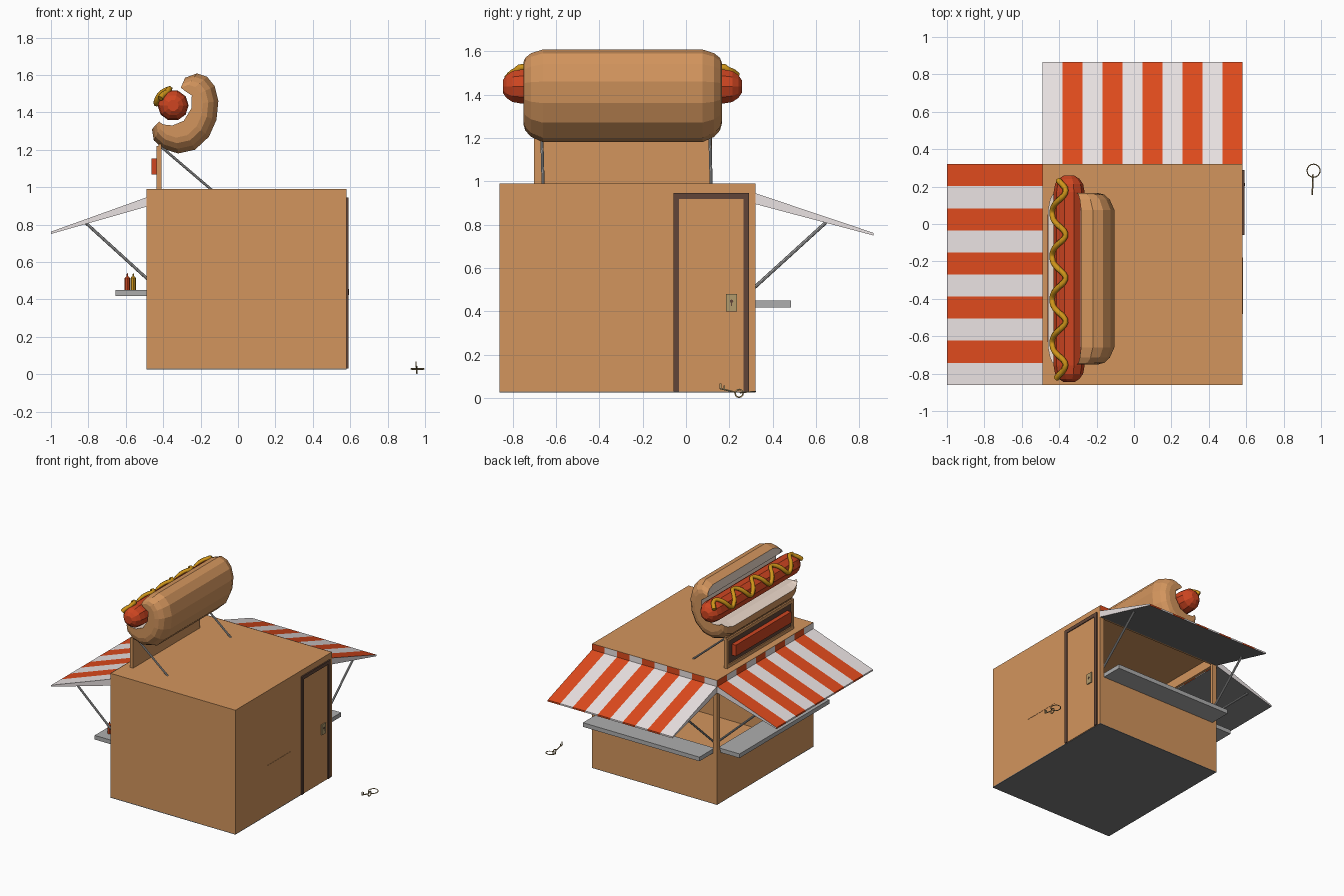
import bpy, bmesh, math
from mathutils import Vector

if "Cube" in bpy.data.objects:
    bpy.data.objects.remove(bpy.data.objects["Cube"])


def mat(name, r, g, b):
    m = bpy.data.materials.new(name)
    m.diffuse_color = (r, g, b, 1)
    m.use_nodes = True
    m.node_tree.nodes["Principled BSDF"].inputs["Base Color"].default_value = m.diffuse_color
    return m


TAN = mat("tan", 0.65, 0.30, 0.11)
RED = mat("red", 0.74, 0.07, 0.012)
WHITE = mat("white", 0.82, 0.76, 0.76)
BROWN = mat("dark_brown", 0.12, 0.06, 0.04)
SAUSAGE = mat("sausage", 0.62, 0.06, 0.015)
MUSTARD = mat("mustard", 0.62, 0.30, 0.01)
CREAM = mat("cream", 0.85, 0.70, 0.60)
BRASS = mat("brass", 0.45, 0.33, 0.15)
GREY = mat("grey", 0.42, 0.42, 0.42)
DARK = mat("underside_grey", 0.2, 0.2, 0.2)


def make(name, verts, faces, mats, idx=None):
    me = bpy.data.meshes.new(name)
    me.from_pydata(verts, [], faces)
    for m in mats:
        me.materials.append(m)
    for i, p in enumerate(me.polygons):
        p.material_index = idx[i] if idx else 0
    bm = bmesh.new()
    bm.from_mesh(me)
    bmesh.ops.recalc_face_normals(bm, faces=bm.faces)
    bm.to_mesh(me)
    bm.free()
    ob = bpy.data.objects.new(name, me)
    bpy.context.collection.objects.link(ob)
    return ob


def box(name, x, y, z, m):
    v = [(a, b, c) for a in x for b in y for c in z]
    f = [(0, 1, 3, 2), (4, 6, 7, 5), (0, 4, 5, 1), (2, 3, 7, 6), (0, 2, 6, 4), (1, 5, 7, 3)]
    return make(name, v, f, [m])


def lathe(name, start, end, profile, sides, m):
    """Rings of (fraction along axis, radius) between two points."""
    a, b = Vector(start), Vector(end)
    q = (b - a).to_track_quat('Z', 'Y')
    v = [a.lerp(b, t) + q @ Vector((r * math.cos(2 * math.pi * k / sides),
                                    r * math.sin(2 * math.pi * k / sides), 0))
         for t, r in profile for k in range(sides)]
    f = [(i * sides + k, i * sides + (k + 1) % sides, (i + 1) * sides + (k + 1) % sides, (i + 1) * sides + k)
         for i in range(len(profile) - 1) for k in range(sides)]
    f += [tuple(range(sides)), tuple(range(len(v) - sides, len(v)))]
    return make(name, v, f, [m])


def rod(name, a, b, r, m, sides=8):
    return lathe(name, a, b, [(0, r), (1, r)], sides, m)


def tube(name, pts, r, m, closed=False):
    cu = bpy.data.curves.new(name, 'CURVE')
    cu.dimensions = '3D'
    sp = cu.splines.new('POLY')
    sp.points.add(len(pts) - 1)
    for p, co in zip(sp.points, pts):
        p.co = (*co, 1)
    sp.use_cyclic_u = closed
    cu.bevel_depth, cu.bevel_resolution, cu.use_fill_caps = r, 1, True
    cu.materials.append(m)
    ob = bpy.data.objects.new(name, cu)
    bpy.context.collection.objects.link(ob)
    return ob


X0, X1, Y0, Y1 = -0.49, 0.58, -0.86, 0.32

# Hollow hut with two serving windows
hut = box("hut_walls", (X0, X1), (Y0, Y1), (0.03, 0.99), TAN)
cuts = [box("cut_inside", (X0 + .02, X1 - .02), (Y0 + .02, Y1 - .02), (0.05, 0.97), TAN),
        box("cut_left", (X0 - .1, X0 + .1), (Y0 + .035, Y1 - .035), (0.435, 0.9), TAN),
        box("cut_back", (X0 + .035, X1 - .035), (Y1 - .1, Y1 + .1), (0.435, 0.9), TAN)]
bpy.context.view_layer.objects.active = hut
for c in cuts:
    mod = hut.modifiers.new(c.name, 'BOOLEAN')
    mod.operation, mod.solver, mod.object = 'DIFFERENCE', 'EXACT', c
    bpy.ops.object.modifier_apply(modifier=mod.name)
    bpy.data.objects.remove(c)
box("floor", (X0, X1), (Y0, Y1), (0.026, 0.032), DARK)


# Striped awnings: place(u, d, z) maps along-wall, outward, up
def awning(name, place, u0, u1, depth, first):
    prof = [(0, 0.945), (depth, 0.762), (depth, 0.75), (0, 0.895)]
    v, f, idx = [], [], []
    for i in range(11):
        u = u0 + (u1 - u0) * i / 10
        v += [place(u, d, z) for d, z in prof]
    for i in range(10):
        for k in range(4):
            n = (k + 1) % 4
            f.append((i * 4 + k, i * 4 + n, i * 4 + 4 + n, i * 4 + 4 + k))
            idx.append(2 if k == 2 else (i + first) % 2)
    f += [(0, 1, 2, 3), (40, 41, 42, 43)]
    make(name, v, f, [WHITE, RED, DARK], idx + [0, 0])
    # striped band on the wall above
    v, f, idx = [], [], []
    for i in range(11):
        u = u0 + (u1 - u0) * i / 10
        v += [place(u, 0.003, 0.94), place(u, 0.003, 0.99)]
    for i in range(10):
        f.append((2 * i, 2 * i + 1, 2 * i + 3, 2 * i + 2))
        idx.append((i + first) % 2)
    make(name + "_band", v, f, [WHITE, RED], idx)
    # slanted support struts
    for i, u in enumerate((u0 + .04, u1 - .04)):
        rod(f"{name}_strut_{i}", place(u, -0.01, 0.505), place(u, 0.325, 0.81), 0.008, GREY)


awning("left_awning", lambda u, d, z: (X0 - d, u, z), Y0, Y1, 0.51, 0)
awning("back_awning", lambda u, d, z: (u, Y1 + d, z), X0, X1, 0.545, 0)

# Serving shelves
box("left_shelf", (-0.655, X0 + .02), (-0.82, 0.28), (0.418, 0.45), GREY)
box("back_shelf", (-0.455, 0.545), (Y1 - .02, 0.485), (0.418, 0.45), GREY)

# Sauce bottles
for name, x, y, m in (("red_bottle", -0.592, -0.73, RED), ("yellow_bottle", -0.56, -0.71, MUSTARD)):
    lathe(name, (x, y, 0.45), (x, y, 0.54),
          [(0, .014), (.72, .014), (.78, .009), (.82, .005), (1, .002)], 8, m)

# Door, frame and lock
box("door", (X1 - .01, X1 + .004), (-0.035, 0.265), (0.03, 0.92), TAN)
box("door_frame_front", (X1 - .01, X1 + .01), (-0.058, -0.033), (0.03, 0.945), BROWN)
box("door_frame_back", (X1 - .01, X1 + .01), (0.265, 0.29), (0.03, 0.945), BROWN)
box("door_frame_top", (X1 - .01, X1 + .01), (-0.033, 0.265), (0.918, 0.945), BROWN)
box("lock_plate", (X1, X1 + .012), (0.185, 0.235), (0.40, 0.48), BRASS)
rod("keyhole_top", (X1, .21, .447), (X1 + .014, .21, .447), 0.008, BROWN)
box("keyhole_slot", (X1, X1 + .014), (0.207, 0.213), (0.424, 0.447), BROWN)
box("wall_trim", (X1 - .01, X1 + .002), (-0.48, -0.18), (0.409, 0.413), TAN)

# Roof sign: framed board with a plain raised panel
box("sign_board", (-0.425, -0.41), (-0.70, 0.12), (0.99, 1.23), TAN)
box("sign_inset", (-0.428, -0.42), (-0.68, 0.10), (1.01, 1.2), BROWN)
for name, y, z in (("bottom", (-.70, .12), (.99, 1.015)), ("top", (-.70, .12), (1.195, 1.22)),
                   ("front", (-.70, -.675), (1.015, 1.195)), ("back", (.095, .12), (1.015, 1.195))):
    box("sign_frame_" + name, (-0.437, -0.42), y, z, TAN)
box("sign_raised_panel", (-0.462, -0.425), (-0.63, 0.05), (1.067, 1.153), SAUSAGE)
for i, y in enumerate((-0.665, 0.11)):
    rod(f"sign_brace_{i}", (-0.41, y, 1.215), (-0.14, y + .006, 0.985), 0.007, GREY)

# Open bun: crescent section lofted along y, outer skin pulled in at the ends
outer = [(-.46, 1.31), (-.45, 1.25), (-.40, 1.205), (-.32, 1.18), (-.23, 1.20), (-.155, 1.27), (-.115, 1.36),
         (-.105, 1.46), (-.125, 1.54), (-.165, 1.59), (-.22, 1.608), (-.283, 1.585)]
inner = [(-.285, 1.515), (-.247, 1.49), (-.25, 1.42), (-.29, 1.355), (-.35, 1.33), (-.40, 1.335)]
rings = [(-.75, .66), (-.742, .78), (-.715, .90), (-.66, 1), (.075, 1), (.13, .90), (.157, .78), (.165, .66)]
cx, cz, n = -0.35, 1.43, len(outer) + len(inner)
verts, faces, idx = [], [], []
for y, s in rings:
    verts += [(cx + (x - cx) * s, y, cz + (z - cz) * s) for x, z in outer]
    verts += [(x, y, z) for x, z in inner]
for i in range(len(rings) - 1):
    for k in range(n):
        j = (k + 1) % n
        faces.append((i * n + k, i * n + j, i * n + n + j, i * n + n + k))
        idx.append(0 if k < len(outer) - 1 else 1)
faces += [tuple(range(n)), tuple(range(len(verts) - n, len(verts)))]
make("bun", verts, faces, [TAN, CREAM], idx + [0, 0])

# Sausage and mustard zigzag
sx, sz, r = -0.347, 1.437, 0.083
lathe("sausage", (sx, -.845, sz), (sx, .258, sz),
      [(0, .03), (.015, .055), (.04, .075), (.08, r), (.92, r), (.96, .075), (.985, .055), (1, .03)], 10, SAUSAGE)
path = []
for i in range(75):
    y = 0.235 - 1.06 * i / 74
    a = math.radians(138 - 36 * math.cos(2 * math.pi * (y - 0.175) / 0.232))
    rr = 0.09 if -0.78 < y < 0.19 else 0.078
    path.append((sx + rr * math.cos(a), y, sz + rr * math.sin(a)))
tube("mustard", path, 0.016, MUSTARD)


# Key with its ring, lying beside the door
def circle(c, r, ax, ay, count=16):
    return [Vector(c) + r * (math.cos(t) * Vector(ax) + math.sin(t) * Vector(ay))
            for t in (2 * math.pi * k / count for k in range(count))]


tube("key_ring", circle((.96, .285, .028), .035, (1, 0, 0), (0, 1, .1)), 0.003, BRASS, True)
tube("key_bow", circle((.957, .245, .022), .018, (0, 1, 0), (0, 0, 1), 12), 0.004, BRASS, True)
rod("key_shaft", (.957, .228, .027), (.952, .155, .045), 0.004, BRASS, 6)
box("key_bit_outer", (.950, .955), (.155, .163), (.043, .068), BRASS)
box("key_bit_inner", (.950, .955), (.172, .179), (.04, .058), BRASS)
